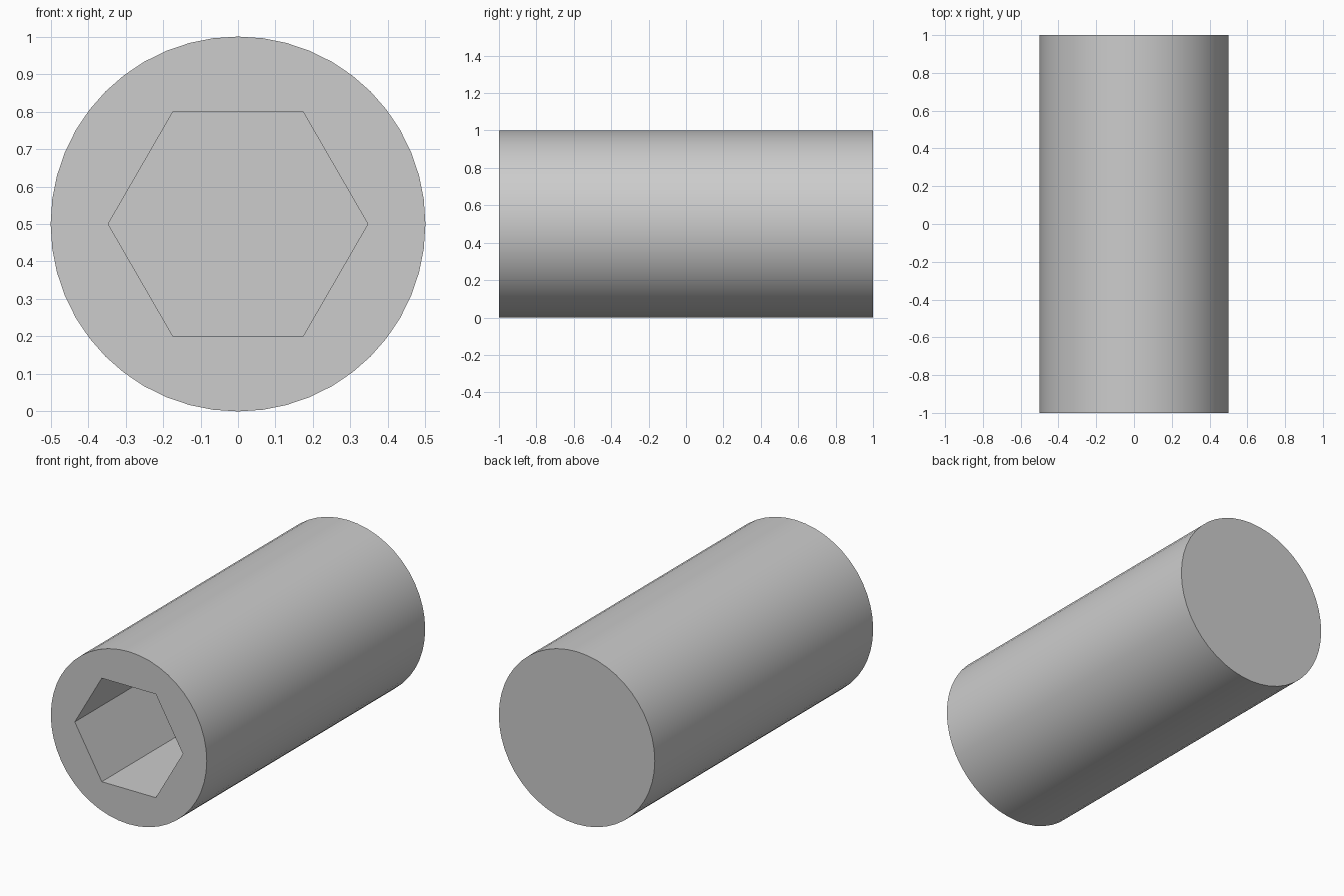
import bpy
import bmesh
from math import cos, sin, tau, sqrt, radians

cube = bpy.data.objects.get("Cube")
if cube:
    bpy.data.objects.remove(cube, do_unlink=True)

RADIUS, LENGTH = 0.5, 2.0
HEX_RADIUS = 0.6 / sqrt(3)      # 0.6 across the flats
SOCKET_DEPTH = 1.0
SIDES = 48

steel = bpy.data.materials.new("light_grey_steel")
steel.use_nodes = True
color = (0.604, 0.604, 0.604, 1)
steel.diffuse_color = color
steel.node_tree.nodes["Principled BSDF"].inputs["Base Color"].default_value = color

bm = bmesh.new()


def ring(radius, sides, y):
    """Loop of vertices around the pin axis, with its edges."""
    verts = [bm.verts.new((radius * cos(tau * i / sides), y,
                           RADIUS + radius * sin(tau * i / sides)))
             for i in range(sides)]
    edges = [bm.edges.new((verts[i - 1], verts[i])) for i in range(sides)]
    return verts, edges


def bridge(a, b):
    """Wall of quads between two rings."""
    for i in range(len(a)):
        bm.faces.new((a[i - 1], a[i], b[i], b[i - 1]))


front, back = -LENGTH / 2, LENGTH / 2
rim, rim_edges = ring(RADIUS, SIDES, front)
tail, _ = ring(RADIUS, SIDES, back)
mouth, mouth_edges = ring(HEX_RADIUS, 6, front)
floor, _ = ring(HEX_RADIUS, 6, front + SOCKET_DEPTH)

# Round body, back cap, hexagonal socket and the front face around it
bridge(rim, tail)
bm.faces.new(tail)
bridge(mouth, floor)
bm.faces.new(floor)
bmesh.ops.triangle_fill(bm, edges=rim_edges + mouth_edges, use_beauty=True)
bmesh.ops.recalc_face_normals(bm, faces=bm.faces)

mesh = bpy.data.meshes.new("socket_pin")
bm.to_mesh(mesh)
bm.free()
mesh.materials.append(steel)
pin = bpy.data.objects.new("socket_pin", mesh)
bpy.context.collection.objects.link(pin)

# Smooth round side, crisp rims and socket
bpy.ops.object.select_all(action="DESELECT")
pin.select_set(True)
bpy.context.view_layer.objects.active = pin
bpy.ops.object.shade_smooth_by_angle(angle=radians(30))
